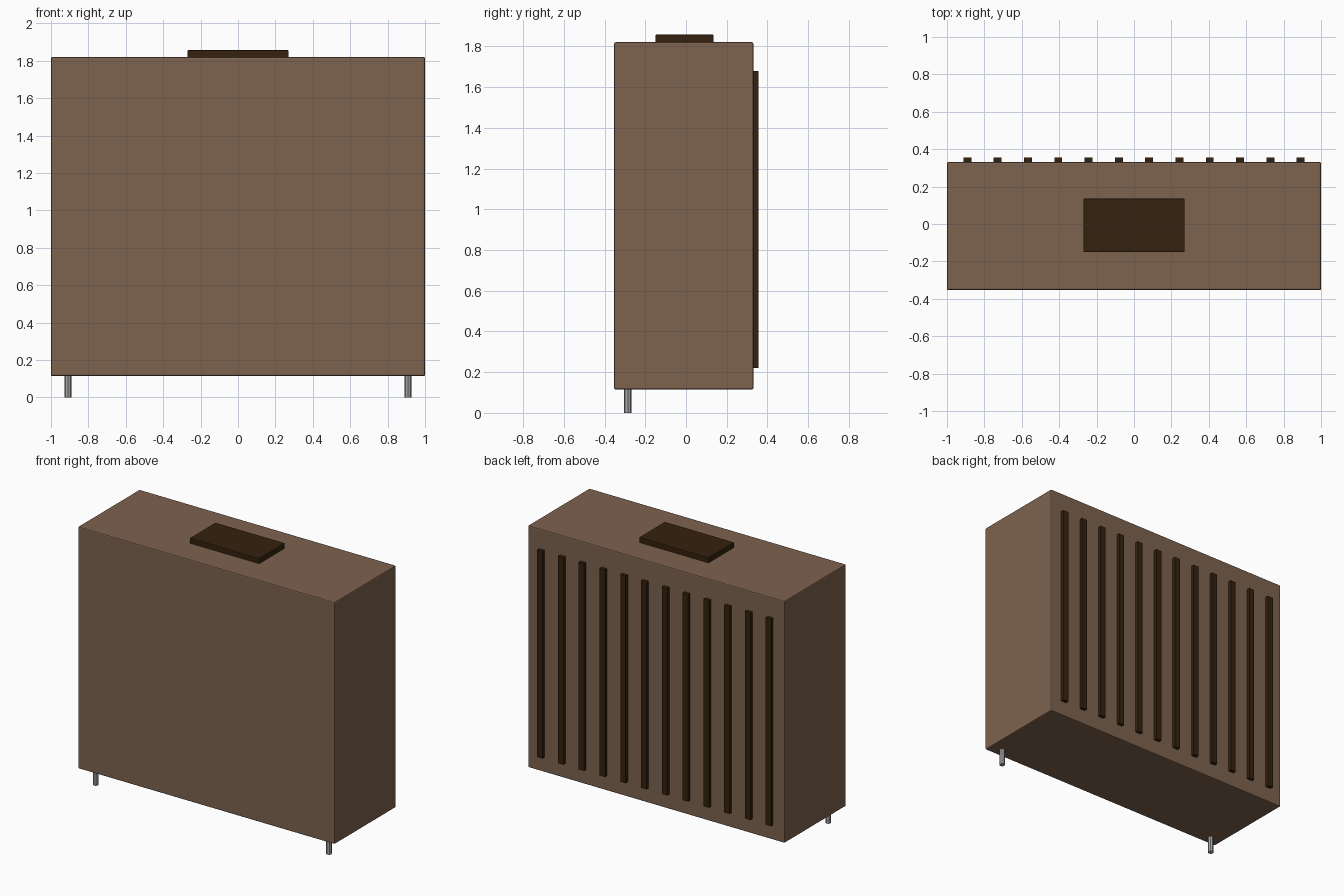
import bpy
import math

if "Cube" in bpy.data.objects:
    bpy.data.objects.remove(bpy.data.objects["Cube"])


def material(name, color):
    m = bpy.data.materials.new(name)
    m.diffuse_color = (*color, 1)
    m.use_nodes = True
    m.node_tree.nodes["Principled BSDF"].inputs["Base Color"].default_value = m.diffuse_color
    return m


BROWN = material("brown_wood", (0.205, 0.122, 0.076))
DARK = material("dark_brown", (0.034, 0.015, 0.0045))
GREY = material("grey_metal", (0.38, 0.38, 0.39))


def box(name, lo, hi, mat, bevel=0.0):
    """Box between two corners, with optionally softened edges."""
    bpy.ops.mesh.primitive_cube_add(size=1, location=[(a + b) / 2 for a, b in zip(lo, hi)])
    ob = bpy.context.object
    ob.name = name
    ob.scale = [b - a for a, b in zip(lo, hi)]
    bpy.ops.object.transform_apply(location=False, rotation=False, scale=True)
    ob.data.materials.append(mat)
    if bevel:
        mod = ob.modifiers.new("soft_edges", "BEVEL")
        mod.width = bevel
        mod.segments = 2
    return ob


# Cabinet body
box("body", (-1, -0.353, 0.115), (1, 0.331, 1.82), BROWN, 0.007)

# Raised plate on the top
box("top_plate", (-0.27, -0.15, 1.815), (0.27, 0.135, 1.857), DARK, 0.003)

# Row of vertical slats on the back
for i in range(12):
    x = -0.891 + i * 0.162
    box(f"back_slat_{i + 1}", (x - 0.021, 0.325, 0.22), (x + 0.021, 0.355, 1.68), DARK)

# Two short front legs
for side, x in (("left", -0.909), ("right", 0.909)):
    bpy.ops.mesh.primitive_cylinder_add(vertices=8, radius=0.019, depth=0.125,
                                        location=(x, -0.286, 0.0625))
    leg = bpy.context.object
    leg.name = f"front_leg_{side}"
    leg.data.materials.append(GREY)
